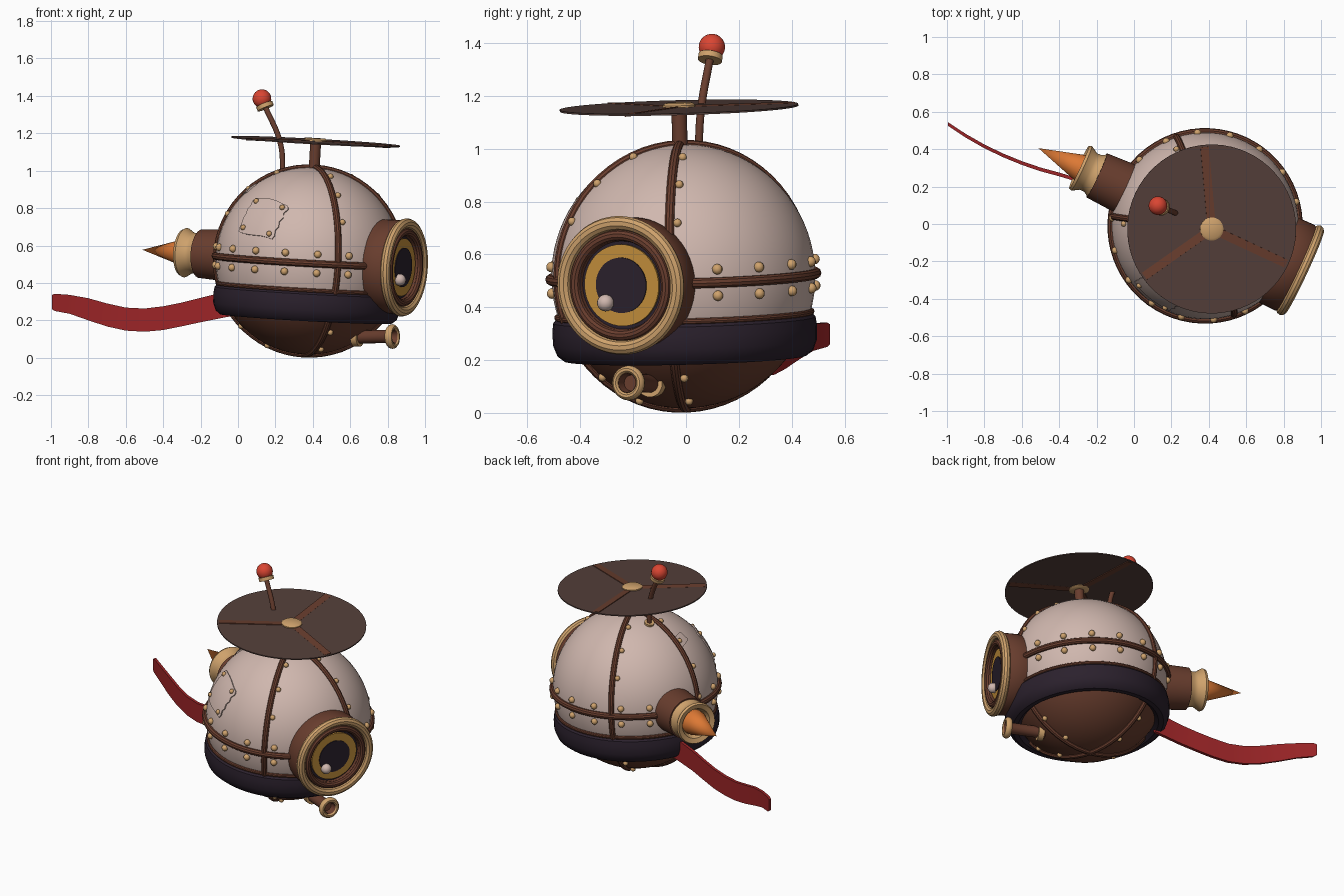
import bpy, bmesh, math
from mathutils import Matrix, Vector

if "Cube" in bpy.data.objects:
    bpy.data.objects.remove(bpy.data.objects["Cube"])

R = Matrix.Rotation
T = Matrix.Translation
rad = math.radians


def material(name, rgb):
    m = bpy.data.materials.new(name)
    m.diffuse_color = (*rgb, 1)
    m.use_nodes = True
    m.node_tree.nodes["Principled BSDF"].inputs["Base Color"].default_value = m.diffuse_color
    return m


SHELL = material("pale_shell", (0.63, 0.475, 0.425))
BROWN = material("leather_brown", (0.14, 0.047, 0.027))
BRASS = material("brass", (0.62, 0.36, 0.15))
DARK = material("dark_plum", (0.024, 0.015, 0.026))
SCARF = material("scarf_red", (0.33, 0.018, 0.02))
BULB = material("bulb_red", (0.70, 0.06, 0.032))
FLAME = material("orange", (0.72, 0.19, 0.035))
GOLD = material("gold", (0.56, 0.28, 0.045))
DISC = material("rotor_brown", (0.088, 0.05, 0.042))

# Body frame: local x is forward, slightly nosed down and yawed
BODY = T((0.38, -0.01, 0.517)) @ R(rad(-25), 4, 'Z') @ R(rad(3.5), 4, 'Y')
FWD = R(rad(90), 4, 'Y')
BACK = R(rad(-90), 4, 'Y')
I = Matrix.Identity(4)


def finish(bm, name, mats, frame=BODY, angle=35):
    bmesh.ops.remove_doubles(bm, verts=bm.verts, dist=1e-5)
    bmesh.ops.recalc_face_normals(bm, faces=bm.faces)
    me = bpy.data.meshes.new(name)
    bm.to_mesh(me)
    bm.free()
    for m in mats:
        me.materials.append(m)
    ob = bpy.data.objects.new(name, me)
    bpy.context.collection.objects.link(ob)
    ob.matrix_world = frame
    bpy.ops.object.select_all(action='DESELECT')
    ob.select_set(True)
    bpy.context.view_layer.objects.active = ob
    bpy.ops.object.shade_smooth_by_angle(angle=rad(angle))
    return ob


def lathe(name, profile, mat, m=I, seg=48, closed=False, frame=BODY):
    """Spin (radius, height) points around the z axis of m."""
    bm = bmesh.new()
    rings = []
    for i in range(seg):
        a = 2 * math.pi * i / seg
        rings.append([bm.verts.new(m @ Vector((r * math.cos(a), r * math.sin(a), z)))
                      for r, z in profile])
    n = len(profile)
    for i in range(seg):
        p, q = rings[i], rings[(i + 1) % seg]
        for j in range(n if closed else n - 1):
            k = (j + 1) % n
            bm.faces.new((p[j], q[j], q[k], p[k]))
    return finish(bm, name, [mat], frame)


def ring(name, big, small, mat, m=I, z=0, seg=64, squash=1, frame=BODY):
    prof = [(big + small * math.cos(t * math.pi / 5), z + squash * small * math.sin(t * math.pi / 5))
            for t in range(10)]
    return lathe(name, prof, mat, m, seg, True, frame)


def drum(name, r, z0, z1, mat, m=I, seg=32, frame=BODY):
    return lathe(name, [(0, z0), (r, z0), (r, z1), (0, z1)], mat, m, seg, frame=frame)


def balls(name, points, r, mat, frame=BODY, seg=10):
    bm = bmesh.new()
    for p in points:
        bmesh.ops.create_uvsphere(bm, u_segments=seg, v_segments=seg // 2 + 2, radius=r,
                                  matrix=T(p))
    return finish(bm, name, [mat], frame, 60)


def polar(az, el, r=0.505):
    return Vector((r * math.cos(el) * math.cos(az), r * math.cos(el) * math.sin(az), r * math.sin(el)))


# Hull: pale above the belt, brown below
bm = bmesh.new()
bmesh.ops.create_uvsphere(bm, u_segments=64, v_segments=40, radius=0.5)
for f in bm.faces:
    f.material_index = 1 if f.calc_center_median().z < -0.2 else 0
finish(bm, "hull", [SHELL, BROWN])

# Bands and belt
ring("waist_band", 0.503, 0.02, BROWN)
MERIDIANS = (-47, 19)
for i, a in enumerate(MERIDIANS):
    ring(f"meridian_band_{i}", 0.499, 0.018, BROWN, R(rad(a), 4, 'Z') @ R(rad(90), 4, 'X'))
lathe("belt", [(0.45, -0.15), (0.482, -0.15), (0.497, -0.165), (0.502, -0.2), (0.5, -0.25),
               (0.485, -0.29), (0.46, -0.31), (0.43, -0.31), (0.40, -0.285)], DARK, seg=64, closed=True)
ring("belt_trim", 0.481, 0.012, BROWN, z=-0.145)

# Rivets: two rows at the waist, and one line beside each meridian band
rows = []
for k in range(18):
    a = k * 20
    if min(a, 360 - a) > 20 and a != 180:
        rows += [polar(rad(a), s * 0.1, 0.503) for s in (-1, 1)]
balls("waist_rivets", rows, 0.02, BRASS)
pts = []
for a in MERIDIANS:
    for half in (0, 180):
        for e in (27, 47, 67, -47, -67):
            el = rad(e)
            az = rad(a + half)
            side = Vector((-math.sin(az), math.cos(az), 0)) * 0.03
            pts.append((polar(az, el) + side).normalized() * 0.503)
balls("band_rivets", pts, 0.016, BRASS)


# Repair patches: thin sheets wrapped on the hull
def patch(name, direction, w, h, roll, n=8):
    d = Vector(direction).normalized()
    right = Vector((0, 0, 1)).cross(d).normalized()
    up = d.cross(right)
    rr = R(roll, 3, d)
    right, up = rr @ right, rr @ up

    def at(u, v, r):
        return (d * 0.5 + right * u * w / 2 + up * v * h / 2).normalized() * r
    bm = bmesh.new()
    g = []
    for i in range(n + 1):
        u = 2 * i / n - 1
        row = []
        for j in range(n + 1):
            v = 2 * j / n - 1
            jag = 1 + 0.05 * math.sin(7 * i + 3 * j) * (max(abs(u), abs(v)) > 0.99)
            row.append(bm.verts.new(at(u * jag, v * jag, 0.507)))
        g.append(row)
    for i in range(n):
        for j in range(n):
            bm.faces.new((g[i][j], g[i + 1][j], g[i + 1][j + 1], g[i][j + 1]))
    edge = [e for e in bm.edges if e.is_boundary]
    ext = bmesh.ops.extrude_edge_only(bm, edges=edge)
    for v in ext["geom"]:
        if isinstance(v, bmesh.types.BMVert):
            v.co *= 0.497 / 0.507
    finish(bm, name, [SHELL])
    return [at(u, v, 0.508) for u in (-0.75, 0.75) for v in (-0.75, 0.75)]


to_local = BODY.to_3x3().inverted()
corners = patch("front_patch", to_local @ Vector((-0.25, -0.36, 0.235)), 0.25, 0.22, rad(-8))
patch("small_patch", to_local @ Vector((-0.32, -0.02, 0.385)), 0.10, 0.07, rad(12), 6)
balls("patch_rivets", corners, 0.015, BRASS)

# Eye
lathe("eye_housing", [(0, 0.40), (0.235, 0.40), (0.25, 0.43), (0.252, 0.53), (0.235, 0.56),
                      (0.17, 0.56), (0.165, 0.535), (0, 0.535)], BROWN, FWD)
ring("eye_outer_ring", 0.236, 0.027, BRASS, FWD, 0.562)
ring("eye_inner_ring", 0.19, 0.02, BROWN, FWD, 0.563)
drum("eye_socket", 0.172, 0.53, 0.545, DARK, FWD, 48)
drum("iris", 0.155, 0.54, 0.555, GOLD, FWD, 48)
drum("pupil", 0.105, 0.55, 0.56, DARK, FWD, 48)
balls("eye_glint", [(0.57, -0.062, -0.066)], 0.032, SHELL, seg=16)

# Rear thruster
lathe("thruster_barrel", [(0, 0.40), (0.142, 0.40), (0.14, 0.46), (0.13, 0.64), (0, 0.64)], BROWN, BACK)
lathe("thruster_nozzle", [(0, 0.62), (0.11, 0.62), (0.125, 0.635), (0.108, 0.665), (0.108, 0.69),
                          (0.132, 0.73), (0.125, 0.745), (0.095, 0.735), (0.08, 0.70), (0, 0.70)],
      BRASS, BACK)
lathe("thruster_flame", [(0, 0.69), (0.078, 0.70), (0.076, 0.73), (0, 0.985)], FLAME, BACK)

# Exhaust pipe under the eye
PIPE = T((0.30, 0, -0.388)) @ R(rad(-4), 4, 'Y') @ FWD
lathe("pipe", [(0, -0.02), (0.035, -0.02), (0.035, 0.19), (0.048, 0.215), (0.036, 0.23),
               (0.03, 0.19), (0, 0.19)], BROWN, PIPE, 24)
drum("pipe_flange", 0.052, -0.01, 0.025, BRASS, PIPE)
ring("pipe_mouth", 0.05, 0.016, BRASS, PIPE, 0.215, 32, 1.3)

# Rotor
drum("mast", 0.029, 0.48, 0.645, BROWN)
drum("rotor_disc", 0.452, 0.636, 0.643, DISC, seg=64)
lathe("rotor_hub", [(0, 0.626), (0.05, 0.626), (0.062, 0.634), (0.062, 0.65), (0.05, 0.658), (0, 0.658)],
      BRASS, seg=32)
for k in range(3):
    bm = bmesh.new()
    bmesh.ops.create_cube(bm, size=1, matrix=R(rad(120 * k), 4, 'Z') @ T((0.24, 0, 0.6395))
                          @ R(rad(5), 4, 'X') @ Matrix.Diagonal((0.40, 0.045, 0.012, 1)))
    finish(bm, f"rotor_blade_{k}", [BROWN])

# Antenna
cu = bpy.data.curves.new("antenna_stem", 'CURVE')
cu.dimensions = '3D'
cu.bevel_depth = 0.015
cu.bevel_resolution = 3
cu.use_fill_caps = True
sp = cu.splines.new('BEZIER')
path = [(0.24, 0.047, 0.97), (0.228, 0.056, 1.14), (0.14, 0.093, 1.355)]
sp.bezier_points.add(len(path) - 1)
for b, p in zip(sp.bezier_points, path):
    b.co = p
    b.handle_left_type = b.handle_right_type = 'AUTO'
cu.materials.append(BROWN)
bpy.context.collection.objects.link(bpy.data.objects.new("antenna_stem", cu))
tip = T((0.128, 0.098, 1.385)) @ R(rad(-22), 4, 'Y') @ R(rad(-8), 4, 'X')
drum("antenna_cup", 0.046, -0.055, -0.032, BRASS, frame=tip)
balls("antenna_bulb", [(0, 0, 0)], 0.05, BULB, tip, 24)
foot = Vector((0.24, 0.047, 0.99)) - Vector((0.38, -0.01, 0.517))
drum("antenna_foot", 0.03, 0.485, 0.512, BRASS,
     frame=T((0.38, -0.01, 0.517)) @ foot.to_track_quat('Z', 'Y').to_matrix().to_4x4())

# Scarf tail: stations of x, y, lower z, upper z
stations = [(-0.02, 0.17, 0.225, 0.355), (-0.10, 0.185, 0.21, 0.345), (-0.2, 0.205, 0.19, 0.32),
            (-0.3, 0.235, 0.168, 0.295), (-0.4, 0.265, 0.148, 0.275), (-0.5, 0.292, 0.139, 0.263),
            (-0.6, 0.326, 0.145, 0.268), (-0.7, 0.367, 0.167, 0.29), (-0.8, 0.415, 0.2, 0.318),
            (-0.9, 0.472, 0.235, 0.336), (-0.98, 0.525, 0.25, 0.342), (-0.995, 0.535, 0.26, 0.335)]
bm = bmesh.new()
prev = None
for x, y, lo, hi in stations:
    cur = [bm.verts.new((x, y + s, z)) for s, z in ((-0.01, lo), (0.01, lo), (0.01, hi), (-0.01, hi))]
    if prev:
        for j in range(4):
            k = (j + 1) % 4
            bm.faces.new((prev[j], prev[k], cur[k], cur[j]))
    else:
        bm.faces.new(cur)
    prev = cur
bm.faces.new(prev)
finish(bm, "scarf_tail", [SCARF], I)
